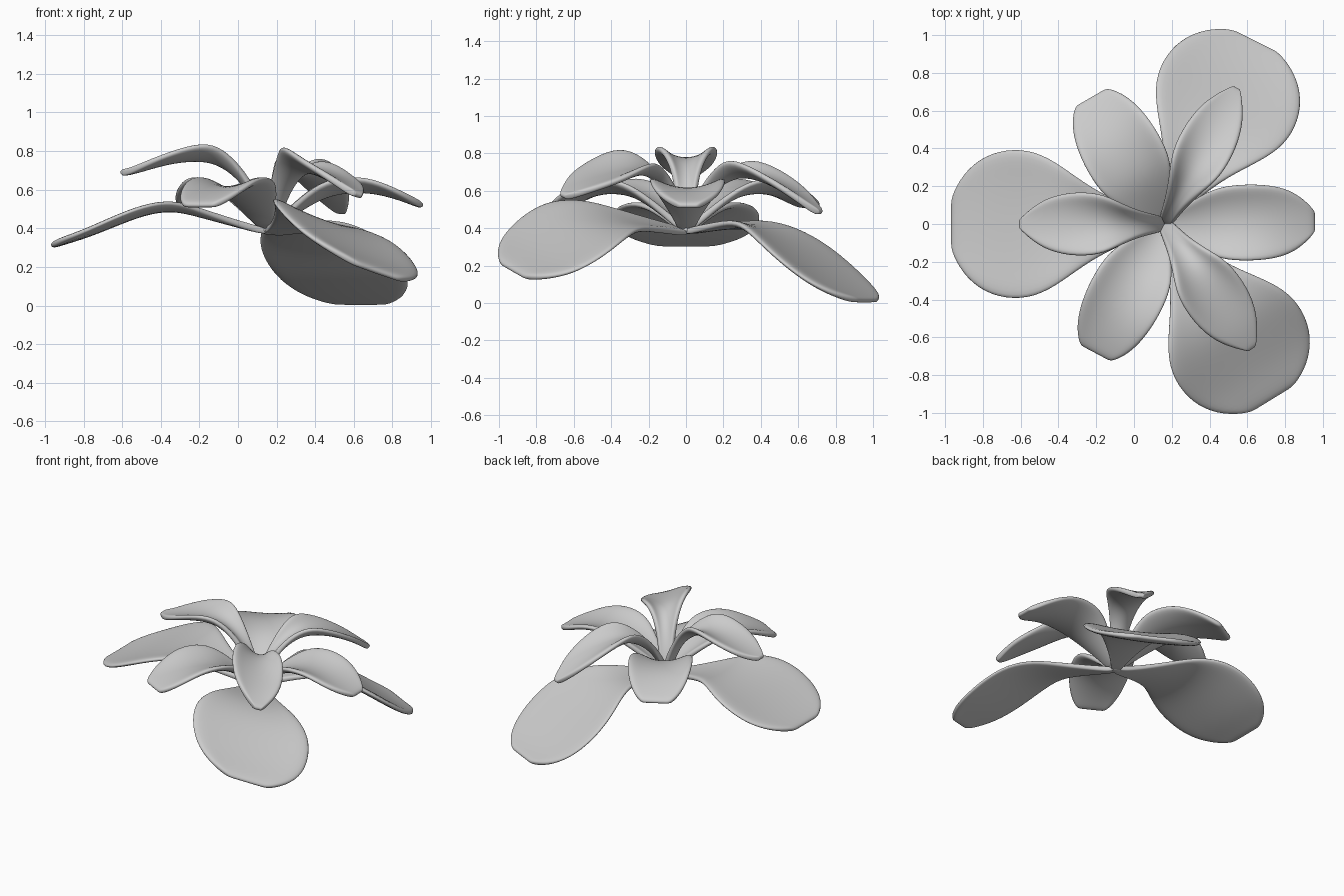
import bpy, math

if "Cube" in bpy.data.objects:
    bpy.data.objects.remove(bpy.data.objects["Cube"])

COLS = 7
ORIGIN = (0.16, 0.0)


def petal(name, angle, rs, zs, ws, cups, tilt=0.0, wscale=1.0, rscale=1.0, thick=0.036):
    """Petal grown outward from the flower centre: radius, height, half-width and cupping per row."""
    a = math.radians(angle)
    d, n = (math.cos(a), math.sin(a)), (-math.sin(a), math.cos(a))
    verts, faces = [], []
    for r, z, w, cup in zip(rs, zs, ws, cups):
        r, w = r * rscale, w * wscale * 1.03
        for j in range(COLS):
            v = -1 + 2 * j / (COLS - 1)
            s = v * w
            verts.append((ORIGIN[0] + d[0] * r + n[0] * s,
                          ORIGIN[1] + d[1] * r + n[1] * s,
                          z + tilt * s + cup * v * v))
    for i in range(len(rs) - 1):
        for j in range(COLS - 1):
            k = i * COLS + j
            faces.append((k + 1, k + COLS + 1, k + COLS, k))
    me = bpy.data.meshes.new(name)
    me.from_pydata(verts, [], faces)
    me.update()
    ob = bpy.data.objects.new(name, me)
    bpy.context.collection.objects.link(ob)
    so = ob.modifiers.new("thickness", 'SOLIDIFY')
    so.thickness, so.offset = thick, 0
    sub = ob.modifiers.new("smooth", 'SUBSURF')
    sub.levels = sub.render_levels = 2
    me.shade_smooth()
    return ob


# three broad outer petals
R = [0, .12, .36, .5, .65, .8, .95, 1.07, 1.13]
W = [.03, .06, .17, .27, .37, .395, .36, .26, .13]
CUP = [0, 0, .02, .03, .03, .03, .02, .01, 0]
petal("outer_petal_left", 180, R, [.38, .41, .475, .51, .485, .425, .365, .33, .31], W, CUP)
petal("outer_petal_back", 63.5, R, [.38, .40, .42, .385, .30, .19, .09, .03, .012], W, CUP,
      rscale=.96, wscale=.99)
petal("outer_petal_front", -58.5, R, [.38, .40, .43, .44, .41, .33, .25, .2, .17], W, CUP,
      tilt=-.3, rscale=.965, wscale=.97)

# three middle petals, blunt tipped
R = [0, .08, .2, .32, .5, .64, .74, .80]
W = [.035, .07, .15, .195, .2, .18, .12, .05]
CUP = [0, .02, .06, .07, .06, .03, .01, 0]
Z = [.39, .45, .53, .59, .605, .575, .54, .515]
petal("middle_petal_right", 1, R, Z, W, CUP)
W[-2:] = [.14, .09]
petal("middle_petal_back", 120, R, Z, W, CUP, rscale=.97, wscale=1.05)
petal("middle_petal_front", 242, R, Z, W, CUP, rscale=.97)

# three narrow inner petals, rising steeply and arching over
R = [0, .05, .13, .24, .34, .5, .64, .73, .77]
W = [.035, .05, .065, .11, .16, .168, .13, .06, .02]
CUP = [0, .02, .05, .08, .08, .04, .02, 0, 0]
petal("inner_petal_left", 180, R, [.39, .52, .65, .735, .765, .755, .715, .69, .69], W, CUP)
petal("inner_petal_back", 62, R, [.39, .49, .6, .67, .69, .65, .575, .51, .48], W, CUP,
      wscale=.88, rscale=1.06)
petal("inner_petal_front", -55, R, [.39, .51, .63, .70, .705, .67, .63, .59, .57], W, CUP,
      tilt=-.27, rscale=1.05)

# small knot joining the petal bases
bpy.ops.mesh.primitive_uv_sphere_add(segments=16, ring_count=8, radius=.045,
                                     location=(ORIGIN[0], ORIGIN[1], .39))
knot = bpy.context.object
knot.name = "flower_centre"
knot.scale.z = .5
bpy.ops.object.shade_smooth()
